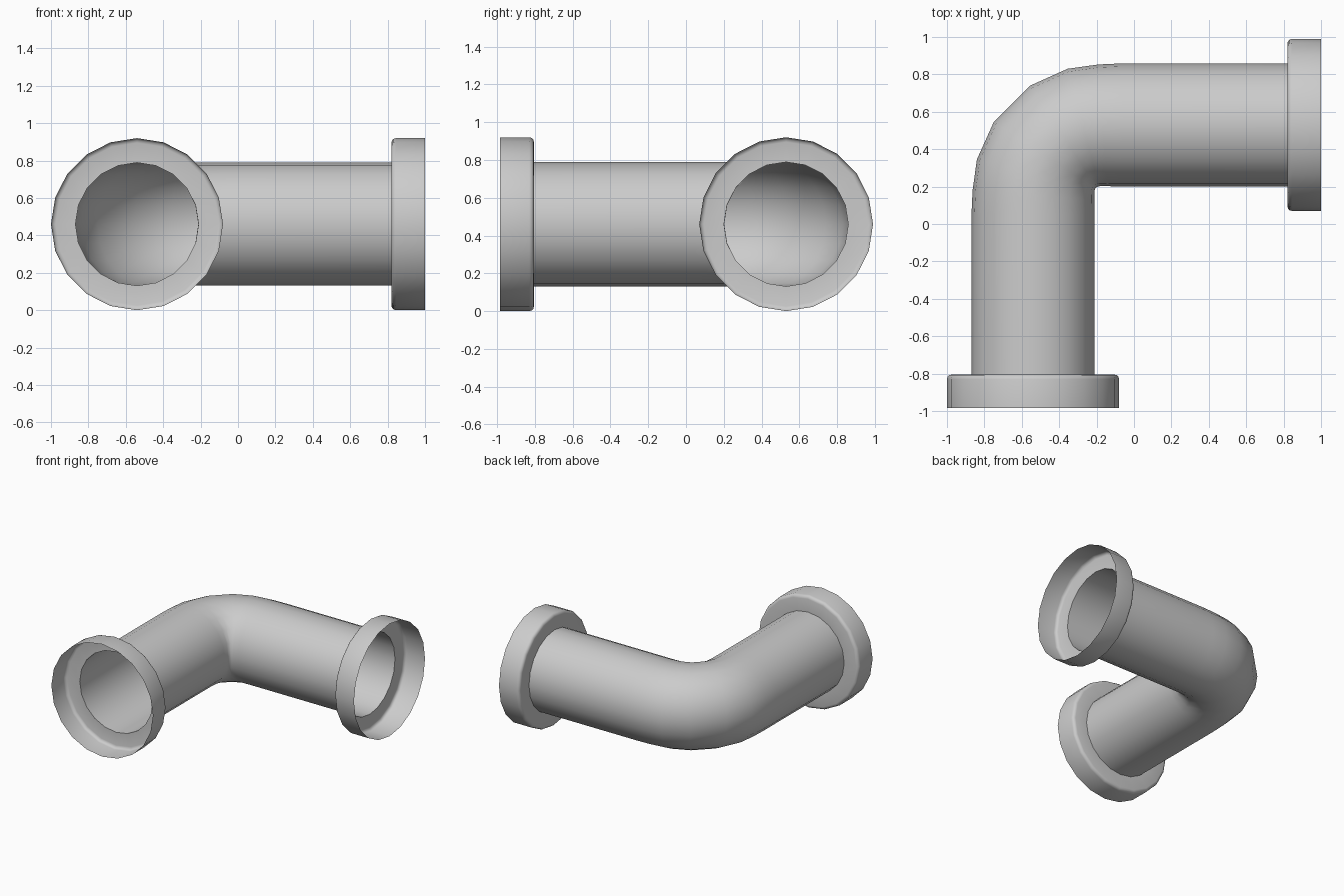
import bpy, bmesh
from math import sin, cos, tau, pi, radians
from mathutils import Vector

if "Cube" in bpy.data.objects:
    bpy.data.objects.remove(bpy.data.objects["Cube"])

SIDES = 20
Z = 0.46
PIPE_R, SOCKET_R, DEPTH, BEVEL = 0.329, 0.46, 0.18, 0.025
AX, AY = -0.54, 0.53          # leg axes
FRONT, RIGHT = -0.985, 1.0    # open ends


def loft(name, stations):
    """Skin rings given as (inner point, outer point, vertical radius)."""
    bm = bmesh.new()
    rings = []
    for inner, outer, rz in stations:
        a, b = Vector(inner), Vector(outer)
        mid, half = (a + b) / 2, (b - a) / 2
        ring = []
        for i in range(SIDES):
            t = tau * i / SIDES
            p = mid + half * cos(t)
            ring.append(bm.verts.new((p.x, p.y, Z + rz * sin(t))))
        rings.append(ring)
    for r, s in zip(rings, rings[1:]):
        for i in range(SIDES):
            j = (i + 1) % SIDES
            bm.faces.new((r[i], s[i], s[j], r[j]))
    bmesh.ops.recalc_face_normals(bm, faces=bm.faces)
    me = bpy.data.meshes.new(name)
    bm.to_mesh(me)
    bm.free()
    ob = bpy.data.objects.new(name, me)
    bpy.context.collection.objects.link(ob)
    bpy.ops.object.select_all(action='DESELECT')
    ob.select_set(True)
    bpy.context.view_layer.objects.active = ob
    bpy.ops.object.shade_smooth_by_angle(angle=radians(40))
    return ob


def front_ring(y, r):
    return (AX + r, y), (AX - r, y), r


def right_ring(x, r):
    return (x, AY - r), (x, AY + r), r


def flip(p):
    """Reflect a point across the diagonal of the bend."""
    return (AY + AX - 2 * AY + (AY - p[1]) + AY, AY - (p[0] - AX))


# Elbow pipe: half the bend, reflected for the other half
half_bend = [((-0.211, 0.05), (-0.869, 0.05), PIPE_R),
             ((-0.212, 0.13), (-0.863, 0.18), PIPE_R),
             ((-0.212, 0.175), (-0.84, 0.345), PIPE_R),
             ((-0.208, 0.19), (-0.75, 0.545), PIPE_R)]
flip = lambda p: (AX + AY - p[1], AY + AX - p[0])
other_half = [(flip(a), flip(b), r) for a, b, r in reversed(half_bend)]
loft("elbow_pipe", [front_ring(FRONT + DEPTH, PIPE_R)] + half_bend
     + other_half + [right_ring(RIGHT - DEPTH, PIPE_R)])

# Open sockets: annular floor, rounded corner, outer wall
profile = [(PIPE_R, 0)]
for k in range(4):
    t = pi / 2 * k / 3
    profile.append((SOCKET_R - BEVEL * (1 - sin(t)), BEVEL * (1 - cos(t))))
profile.append((SOCKET_R, DEPTH))
loft("front_socket", [front_ring(FRONT + DEPTH - d, r) for r, d in profile])
loft("right_socket", [right_ring(RIGHT - DEPTH + d, r) for r, d in profile])
